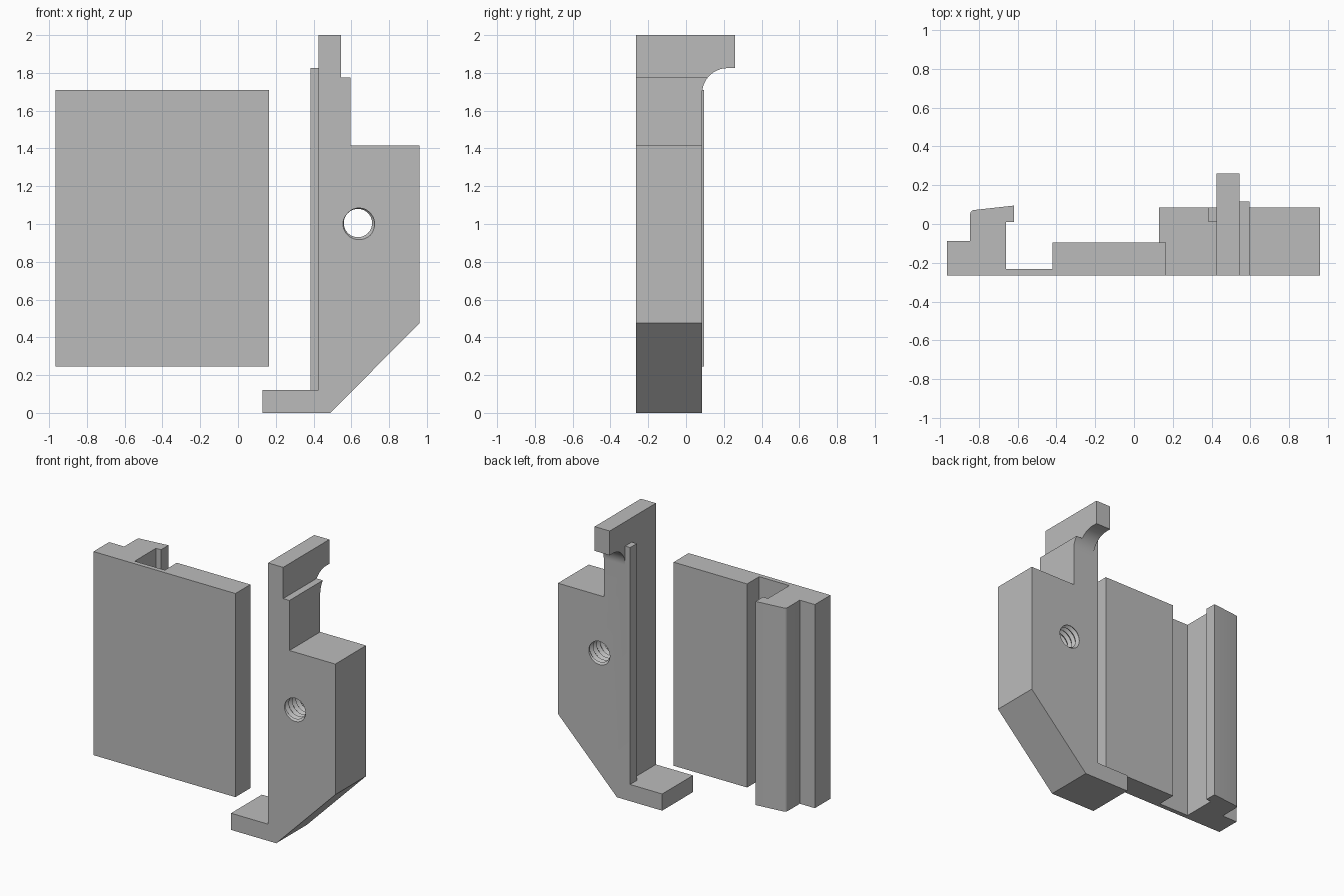
import bpy
import bmesh
from math import sin, cos, pi, radians
from mathutils import Vector

cube = bpy.data.objects.get("Cube")
if cube:
    bpy.data.objects.remove(cube, do_unlink=True)

# Single plain grey
grey = bpy.data.materials.new("plain_grey")
grey.use_nodes = True
colour = (0.5, 0.5, 0.5, 1)
grey.diffuse_color = colour
grey.node_tree.nodes["Principled BSDF"].inputs["Base Color"].default_value = colour

FRONT, BACK, HOOK_BACK = -0.265, 0.085, 0.26


def finish_mesh(name, bm):
    bmesh.ops.recalc_face_normals(bm, faces=bm.faces)
    mesh = bpy.data.meshes.new(name)
    bm.to_mesh(mesh)
    bm.free()
    mesh.materials.append(grey)
    obj = bpy.data.objects.new(name, mesh)
    bpy.context.collection.objects.link(obj)
    return obj


def prism(name, profile, place, start, end):
    """Extrude a 2D profile from start to end; place maps (u, v, w) to xyz."""
    bm = bmesh.new()
    face = bm.faces.new([bm.verts.new(place(u, v, start)) for u, v in profile])
    out = bmesh.ops.extrude_face_region(bm, geom=[face])
    move = Vector(place(0, 0, end)) - Vector(place(0, 0, start))
    bmesh.ops.translate(bm, vec=move,
                        verts=[g for g in out["geom"] if isinstance(g, bmesh.types.BMVert)])
    return finish_mesh(name, bm)


def arc(cx, cy, r, a0, a1, steps):
    angles = [radians(a0 + (a1 - a0) * i / steps) for i in range(steps + 1)]
    return [(cx + r * cos(a), cy + r * sin(a)) for a in angles]


def along_x(y, z, x):
    return (x, y, z)


def along_y(x, z, y):
    return (x, y, z)


def along_z(x, y, z):
    return (x, y, z)


def combine(obj, tool, operation):
    """Apply an exact boolean and discard the tool."""
    tool.hide_render = True
    mod = obj.modifiers.new(operation, 'BOOLEAN')
    mod.operation, mod.solver, mod.object = operation, 'EXACT', tool
    bpy.context.view_layer.update()
    graph = bpy.context.evaluated_depsgraph_get()
    mesh = bpy.data.meshes.new_from_object(obj.evaluated_get(graph))
    obj.modifiers.clear()
    obj.data = mesh
    bpy.data.objects.remove(tool, do_unlink=True)


def thread_cutter(x, z, minor, major, pitch, y0, turns, sides=48):
    """Helical V thread: rows alternate between crest and root."""
    bm = bmesh.new()
    rows = 2 * turns
    cols = []
    for i in range(sides):
        a = 2 * pi * i / sides
        col = []
        for k in range(rows + 3):
            r = major if k % 2 else minor
            y = y0 + pitch * (k / 2 + i / sides)
            col.append(bm.verts.new((x + r * cos(a), y, z + r * sin(a))))
        cols.append(col)
    for i in range(sides):
        # The last column meets the first one a full turn further on
        nxt, shift = (cols[i + 1], 0) if i + 1 < sides else (cols[0], 2)
        for k in range(rows + 2 - shift):
            bm.faces.new((cols[i][k], nxt[k + shift], nxt[k + shift + 1], cols[i][k + 1]))
    # Close both ends with fans to the axis
    middle = y0 + pitch * turns / 2
    ends = [bm.verts.new((x, y, z)) for y in (y0 - pitch, y0 + pitch * (turns + 3))]
    for e in [e for e in bm.edges if e.is_boundary]:
        tip = ends[0] if e.verts[0].co.y < middle else ends[1]
        bm.faces.new((e.verts[0], e.verts[1], tip))
    return finish_mesh("thread_cutter", bm)


# Clip panel with a hooked rail on its back
panel_profile = [(-0.965, FRONT), (0.165, FRONT), (0.165, -0.095), (-0.42, -0.095),
                 (-0.42, -0.232), (-0.66, -0.232), (-0.66, 0.01), (-0.62, 0.01),
                 (-0.62, 0.095)]
panel_profile += arc(-0.825, 0.052, 0.02, 97, 180, 6)
panel_profile += [(-0.845, -0.087), (-0.965, -0.087)]
panel = prism("clip_panel", panel_profile, along_z, 0.245, 1.71)

# Bracket: front outline met with a side outline that forms the hook
front_outline = [(0.13, 0), (0.49, 0), (0.96, 0.475), (0.96, 1.415), (0.595, 1.415),
                 (0.595, 1.775), (0.545, 1.775), (0.545, 2), (0.425, 2),
                 (0.425, 0.12), (0.13, 0.12)]
side_outline = [(FRONT, -0.1), (BACK, -0.1)]
side_outline += arc(0.22, 1.69, 0.135, 180, 90, 16)
side_outline += [(HOOK_BACK, 1.825), (HOOK_BACK, 2.1), (FRONT, 2.1)]
bracket = prism("bracket", front_outline, along_y, FRONT - 0.1, HOOK_BACK + 0.1)
combine(bracket, prism("side_shape", side_outline, along_x, 0, 1.1), 'INTERSECT')

# Rib running up the inner edge
rib = [(0.385, 0.11), (0.435, 0.11), (0.435, 1.66), (0.425, 1.66),
       (0.425, 1.825), (0.385, 1.825)]
combine(bracket, prism("rib", rib, along_y, 0.01, BACK), 'UNION')

# Threaded screw hole with a countersunk mouth
HOLE_X, HOLE_Z = 0.635, 1.005
combine(bracket, thread_cutter(HOLE_X, HOLE_Z, 0.075, 0.092, 0.04, -0.36, 12), 'DIFFERENCE')
bm = bmesh.new()
bmesh.ops.create_cone(bm, cap_ends=True, segments=48, radius1=0.135, radius2=0.065, depth=0.07)
for v in bm.verts:
    v.co = (HOLE_X + v.co.x, FRONT + 0.005 + v.co.z, HOLE_Z + v.co.y)
combine(bracket, finish_mesh("countersink_cutter", bm), 'DIFFERENCE')

# Merge leftover flat seams and smooth only the curved surfaces
bm = bmesh.new()
bm.from_mesh(bracket.data)
bmesh.ops.dissolve_limit(bm, angle_limit=radians(0.5), verts=bm.verts, edges=bm.edges)
bm.to_mesh(bracket.data)
bm.free()
bpy.ops.object.select_all(action='DESELECT')
for obj in (panel, bracket):
    obj.select_set(True)
bpy.context.view_layer.objects.active = bracket
bpy.ops.object.shade_smooth_by_angle(angle=radians(30))
